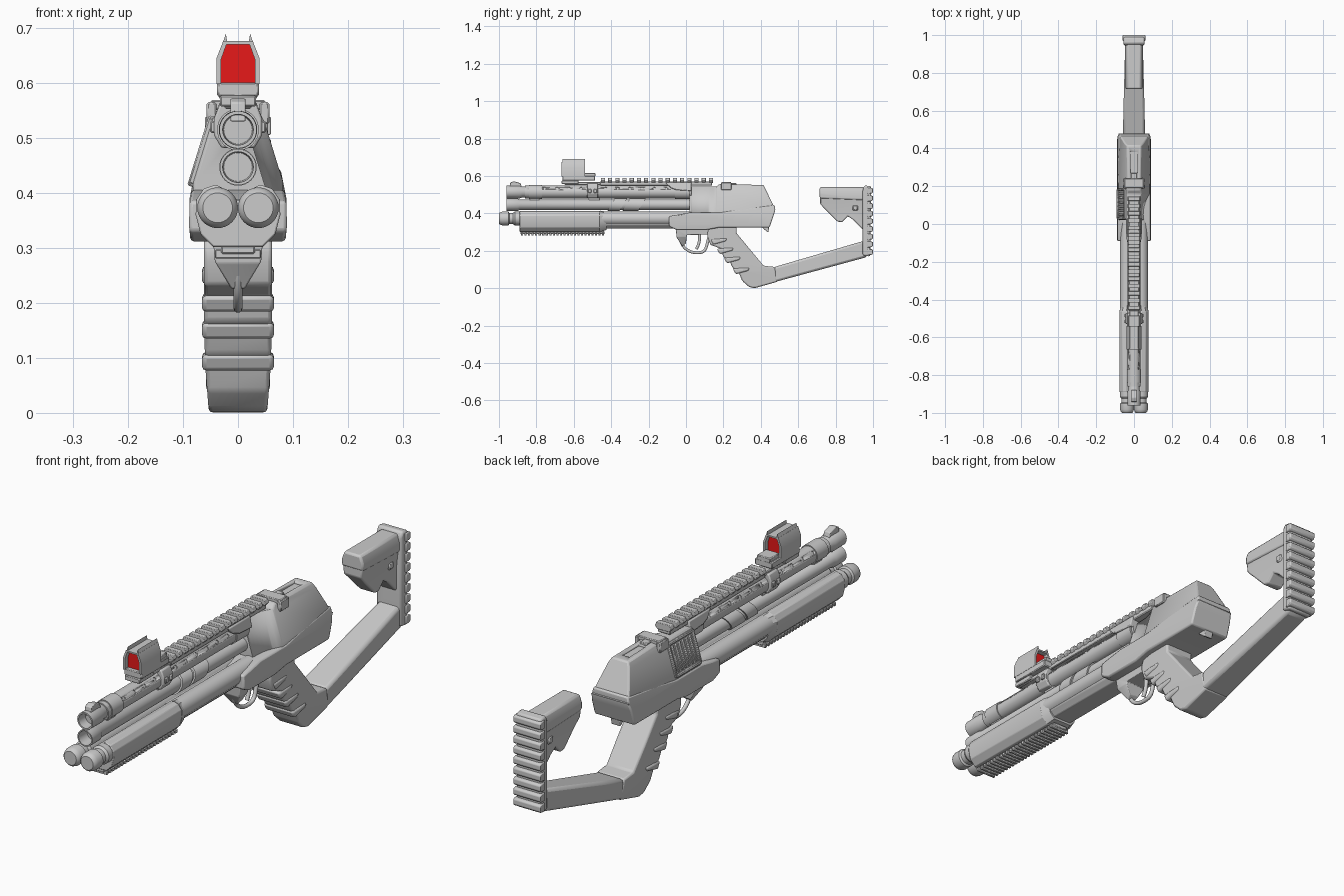
import bpy, bmesh, math
from mathutils import Matrix, Vector


def finish(name, bm, bevel=0, seg=2):
    bmesh.ops.recalc_face_normals(bm, faces=bm.faces[:])
    me = bpy.data.meshes.new(name)
    bm.to_mesh(me)
    bm.free()
    ob = bpy.data.objects.new(name, me)
    bpy.context.collection.objects.link(ob)
    if bevel:
        m = ob.modifiers.new("bevel", 'BEVEL')
        m.width, m.segments, m.limit_method = bevel, seg, 'ANGLE'
        m.angle_limit = math.radians(25)
    return ob


def extrude(bm, a, b):
    """Close two matching outlines into a solid."""
    A = [bm.verts.new(p) for p in a]
    B = [bm.verts.new(p) for p in b]
    bm.faces.new(A)
    bm.faces.new(B[::-1])
    for i in range(len(A)):
        j = (i + 1) % len(A)
        bm.faces.new((A[j], A[i], B[i], B[j]))


def side(name, pts, widths, bevel=0.006, axis=2):
    """(y, z) profile; half width varies along the axis through (position, half width) stops."""
    bm = bmesh.new()
    extrude(bm, [(-1, y, z) for y, z in pts], [(1, y, z) for y, z in pts])
    if not isinstance(widths, list):
        widths = [(0, widths)]
    no = Vector((0, 0, 0))
    no[axis] = 1
    for p, w in widths[1:-1]:
        bmesh.ops.bisect_plane(bm, geom=bm.verts[:] + bm.edges[:] + bm.faces[:],
                               plane_co=no * p, plane_no=no)
    for v in bm.verts:
        c, w = v.co[axis], widths[0][1]
        for (p, a), (q, b) in zip(widths, widths[1:]):
            if c > p:
                w = a + (b - a) * min(1, (c - p) / (q - p))
        v.co.x *= w
    return finish(name, bm, bevel)


def section(name, pts, y0, y1, bevel=0.004, end=1):
    """(x, z) outline extruded along y; end scales the rear outline about its centre."""
    cz = sum(z for x, z in pts) / len(pts)
    bm = bmesh.new()
    extrude(bm, [(x, y0, z) for x, z in pts],
            [(x * end, y1, cz + (z - cz) * end) for x, z in pts])
    return finish(name, bm, bevel)


def boxes(name, items, bevel=0.003, tilt=0):
    """Boxes from (centre, size), each tilted about y."""
    bm = bmesh.new()
    for c, s in items:
        m = Matrix.Translation(c) @ Matrix.Rotation(tilt, 4, 'Y') @ Matrix.Diagonal((*s, 1))
        bmesh.ops.create_cube(bm, size=1, matrix=m)
    return finish(name, bm, bevel, 1)


def lathe(name, x, z, prof, closed=False, shear=0, n=32):
    """(y, radius) profile turned about an axis parallel to y."""
    bm = bmesh.new()
    rings = []
    for y, r in prof:
        ring = []
        for i in range(n):
            a = 2 * math.pi * i / n
            dz = r * math.sin(a)
            ring.append(bm.verts.new((x + r * math.cos(a), y + dz * shear, z + dz)))
        rings.append(ring)
    for k in range(len(rings) if closed else len(rings) - 1):
        A, B = rings[k], rings[(k + 1) % len(rings)]
        for i in range(n):
            j = (i + 1) % n
            bm.faces.new((A[i], A[j], B[j], B[i]))
    bmesh.ops.remove_doubles(bm, verts=bm.verts[:], dist=1e-5)
    return finish(name, bm)


def rod(name, pts, r):
    cu = bpy.data.curves.new(name, 'CURVE')
    cu.dimensions, cu.bevel_depth, cu.bevel_resolution, cu.use_fill_caps = '3D', r, 3, True
    sp = cu.splines.new('NURBS')
    sp.points.add(len(pts) - 1)
    for p, (y, z) in zip(sp.points, pts):
        p.co = (0, y, z, 1)
    sp.use_endpoint_u, sp.order_u = True, 3
    bpy.context.collection.objects.link(bpy.data.objects.new(name, cu))


def cut(ob, bm):
    c = finish(ob.name + "_cutter", bm)
    c.hide_render = True
    c.display_type = 'WIRE'
    m = ob.modifiers.new("cut", 'BOOLEAN')
    m.object, m.operation = c, 'DIFFERENCE'


def mirrored(half):
    return half + [(-x, z) for x, z in half[::-1] if x > 0]


# upper receiver with the scooped right flank
upper = side("upper_receiver", [(0.02, 0.35), (0.02, 0.543), (0.16, 0.543), (0.18, 0.557),
             (0.415, 0.552), (0.478, 0.42), (0.45, 0.335)],
             [(0.30, 0.082), (0.42, 0.082), (0.53, 0.048), (0.56, 0.032)], 0.006)
bm = bmesh.new()
bmesh.ops.create_cone(bm, cap_ends=True, segments=64, radius1=0.2, radius2=0.2, depth=0.4,
    matrix=Matrix.Translation((0.235, 0.05, 0.48)) @ Matrix.Rotation(-0.3, 4, 'Y'))
bmesh.ops.create_cube(bm, size=1, matrix=Matrix.Translation((0, 0.325, 0.56))
                      @ Matrix.Diagonal((0.036, 0.11, 0.03, 1)))
cut(upper, bm)

# lower receiver shell and its rear spur
side("lower_receiver", [(-0.09, 0.385), (0.02, 0.405), (0.18, 0.405), (0.30, 0.425), (0.475, 0.445),
     (0.477, 0.415), (0.447, 0.325), (0.18, 0.325), (0.11, 0.312), (-0.05, 0.312), (-0.09, 0.33)],
     [(0.30, 0.085), (0.34, 0.089), (0.39, 0.088), (0.45, 0.076)], 0.006)
side("rear_spur", [(0.40, 0.33), (0.445, 0.33), (0.44, 0.30), (0.43, 0.305)], 0.02, 0.003)

# louvred port on the left flank
boxes("port_louvres", [((-0.064, 0.05 + 0.022 * i, 0.475), (0.012, 0.013, 0.10)) for i in range(6)],
      tilt=0.3)
boxes("port_frame_sides", [((-0.064, y, 0.475), (0.018, 0.012, 0.125)) for y in (0.03, 0.182)], tilt=0.3)
boxes("port_frame_ends", [((x, 0.106, z), (0.018, 0.16, 0.012)) for x, z in
      ((-0.082, 0.417), (-0.046, 0.533))], tilt=0.3)

# top latch
boxes("top_latch", [((0, 0.215, 0.56), (0.1, 0.05, 0.018)), ((0.048, 0.215, 0.545), (0.018, 0.055, 0.04)),
                    ((-0.048, 0.215, 0.545), (0.018, 0.055, 0.04)), ((0, 0.245, 0.557), (0.03, 0.05, 0.012))])

# grip, finger ridges and stock arm
side("grip", [(0.115, 0.30), (0.115, 0.275), (0.13, 0.232), (0.185, 0.213), (0.20, 0.167), (0.233, 0.145),
     (0.25, 0.108), (0.283, 0.083), (0.30, 0.04), (0.335, 0.008), (0.365, 0.0), (0.49, 0.035),
     (0.475, 0.114), (0.415, 0.12), (0.27, 0.295), (0.27, 0.33), (0.13, 0.33)],
     [(0, 0.053), (0.09, 0.06), (0.2, 0.062), (0.34, 0.062)], 0.014)
for i, (y, z) in enumerate([(0.13, 0.262), (0.165, 0.212), (0.203, 0.163), (0.25, 0.105)]):
    side(f"grip_ridge_{i + 1}", [(y, z), (y + 0.015, z - 0.03), (y + 0.085, z - 0.012), (y + 0.09, z + 0.006),
         (y + 0.04, z + 0.004)], 0.0655, 0.008)
side("stock_arm", [(0.47, 0.032), (0.965, 0.166), (0.985, 0.20), (0.96, 0.256), (0.47, 0.113)],
     [(0.45, 0.059), (0.6, 0.056), (0.98, 0.046)], 0.012, axis=1)

# butt plate with rear pad ribs
side("butt_plate", [(0.945, 0.175), (0.985, 0.17), (0.99, 0.545), (0.955, 0.55), (0.945, 0.53)], 0.055, 0.008)
for i in range(9):
    z = 0.195 + i * 0.041
    side(f"pad_rib_{i + 1}", [(0.97, z - 0.018), (0.994, z - 0.016), (1.0, z - 0.009), (1.0, z + 0.009),
         (0.994, z + 0.014), (0.97, z + 0.016)], 0.06, 0.003)

# cheek rest
side("cheek_rest", [(0.715, 0.50), (0.715, 0.54), (0.955, 0.54), (0.955, 0.47), (0.715, 0.48)],
     [(0.4, 0.047), (0.51, 0.047), (0.54, 0.036)], 0.008)
side("cheek_support", [(0.717, 0.50), (0.95, 0.50), (0.95, 0.31), (0.895, 0.365), (0.865, 0.385),
     (0.835, 0.353), (0.81, 0.356), (0.717, 0.45)], [(0.3, 0.034), (0.42, 0.036), (0.5, 0.045)], 0.006)
boxes("cheek_lock", [((0, 0.905, 0.43), (0.084, 0.035, 0.035))], 0.008)

# trigger group
side("trigger_housing", [(-0.055, 0.32), (-0.05, 0.272), (-0.02, 0.225), (0.0, 0.24), (0.005, 0.285),
     (0.13, 0.287), (0.13, 0.32)], [(0.22, 0.009), (0.275, 0.042), (0.32, 0.046)], 0.004)
rod("trigger_guard", [(-0.035, 0.27), (-0.02, 0.225), (0.02, 0.195), (0.06, 0.188), (0.10, 0.195),
                      (0.115, 0.24), (0.125, 0.29)], 0.008)
rod("trigger", [(0.07, 0.30), (0.08, 0.25), (0.055, 0.21)], 0.008)

# twin lower tubes, handguard and forward frame
for s, n in ((-1, "left"), (1, "right")):
    lathe("lower_tube_" + n, s * 0.037, 0.373, [(-1.0, 0), (-1.0, 0.027), (-0.994, 0.033), (-0.982, 0.037),
          (-0.95, 0.037), (-0.945, 0.03), (-0.925, 0.03), (-0.915, 0.037), (0.03, 0.037), (0.03, 0)])
guard = mirrored([(0, 0.385), (0.02, 0.405), (0.04, 0.415), (0.062, 0.408), (0.076, 0.388), (0.077, 0.36),
                  (0.068, 0.325), (0.045, 0.302)])
section("handguard", guard, -0.89, -0.46, 0.003)
section("handguard_rear", guard, -0.46, -0.425, 0, 0.87)
section("forward_frame", [(x * 0.85, 0.368 + (z - 0.362) * 0.8) for x, z in guard], -0.45, 0.03)

# accessory rail under the handguard
boxes("lower_rail", [((0, -0.66, 0.297), (0.062, 0.45, 0.016))])
boxes("lower_rail_teeth", [((0, -0.876 + 0.0188 * i, 0.289), (0.084, 0.011, 0.016)) for i in range(24)], 0.002)

# middle tube with slanted sleeves
lathe("middle_tube", 0, 0.447, [(-0.91, 0), (-0.91, 0.026), (-0.96, 0.028), (-0.96, 0.033), (-0.90, 0.033),
      (-0.89, 0.028), (0.03, 0.028), (0.03, 0)])
for i, (a, b) in enumerate([(-0.40, -0.335), (-0.32, -0.235)]):
    lathe(f"slanted_sleeve_{i + 1}", 0, 0.447, [(a, 0.025), (a, 0.034), (b, 0.034), (b, 0.025)], True, 0.6)

# top barrel, perforated shroud and bands
lathe("top_barrel", 0, 0.515, [(-0.92, 0), (-0.92, 0.026), (-0.96, 0.028), (-0.96, 0.034), (-0.89, 0.035),
      (-0.875, 0.029), (0.03, 0.029), (0.03, 0)])
shroud = lathe("barrel_shroud", 0, 0.515, [(-0.86, 0.027), (-0.86, 0.034), (0, 0.034), (0, 0.027)], True)
bm = bmesh.new()
for i in range(12):
    for t in (-0.95, 0.95):
        bmesh.ops.create_cone(bm, cap_ends=True, segments=12, radius1=0.008, radius2=0.008, depth=0.02,
            matrix=Matrix.Translation((0, -0.82 + 0.065 * i, 0.515)) @ Matrix.Rotation(t, 4, 'Y')
            @ Matrix.Translation((0, 0, 0.0405)))
cut(shroud, bm)
for n, a, b in (("front", -0.84, -0.77), ("rear", -0.06, 0.02)):
    lathe(n + "_band", 0, 0.515, [(a, 0.03), (a, 0.038), (b, 0.038), (b, 0.03)], True)
boxes("barrel_bridges", [((0, -0.81, 0.48), (0.024, 0.055, 0.04)), ((0, -0.49, 0.48), (0.024, 0.06, 0.04))])
side("front_sight", [(-0.945, 0.53), (-0.94, 0.565), (-0.92, 0.572), (-0.885, 0.562), (-0.875, 0.53)], 0.014, 0.003)

# rail clamp around the barrel
section("rail_clamp", mirrored([(0, 0.56), (0.034, 0.56), (0.044, 0.535), (0.044, 0.505), (0.03, 0.482)]),
        -0.53, -0.47)
boxes("clamp_bolts", [((s * 0.044, y, 0.52), (0.014, 0.018, 0.022)) for s in (-1, 1) for y in (-0.515, -0.485)])

# top rail and rear mount
boxes("top_rail", [((0, -0.16, 0.561), (0.056, 0.60, 0.022)), ((0, -0.55, 0.561), (0.05, 0.2, 0.016))])
for i in range(16):
    y = -0.455 + i * 0.0385
    section(f"rail_tooth_{i + 1}", mirrored([(0.026, 0.563), (0.036, 0.575), (0.03, 0.59)]), y, y + 0.022, 0.002)
side("rail_mount", [(-0.11, 0.565), (-0.08, 0.535), (-0.05, 0.525), (0.03, 0.52), (0.03, 0.565)],
     [(0.5, 0.048), (0.56, 0.034)], 0.004)

# reflex sight
boxes("sight_base", [((0, -0.573, 0.588), (0.076, 0.175, 0.026)), ((0, -0.515, 0.606), (0.06, 0.06, 0.02)),
                     ((0, -0.62, 0.567), (0.066, 0.09, 0.02))])
outer, inner = [(0.039, 0.598), (0.039, 0.645), (0.027, 0.676)], [(0.031, 0.598), (0.031, 0.642), (0.021, 0.67)]
section("sight_hood", [(-x, z) for x, z in outer] + outer[::-1] + inner + [(-x, z) for x, z in inner[::-1]],
        -0.665, -0.54, 0)
for s, n in ((-1, "left"), (1, "right")):
    section("sight_ear_" + n, [(s * 0.03, 0.665), (s * 0.022, 0.69), (s * 0.019, 0.67)], -0.66, -0.54, 0)
lens = section("sight_lens", mirrored([(0.032, 0.60), (0.032, 0.643), (0.022, 0.672)]), -0.645, -0.56, 0)
red = bpy.data.materials.new("red_lens")
red.diffuse_color = (0.8, 0.01, 0.01, 1)
lens.data.materials.append(red)

# smooth shading with crisp edges
for ob in bpy.data.objects:
    ob.select_set(ob.type == 'MESH')
bpy.context.view_layer.objects.active = lens
bpy.ops.object.shade_smooth_by_angle(angle=math.radians(30))
